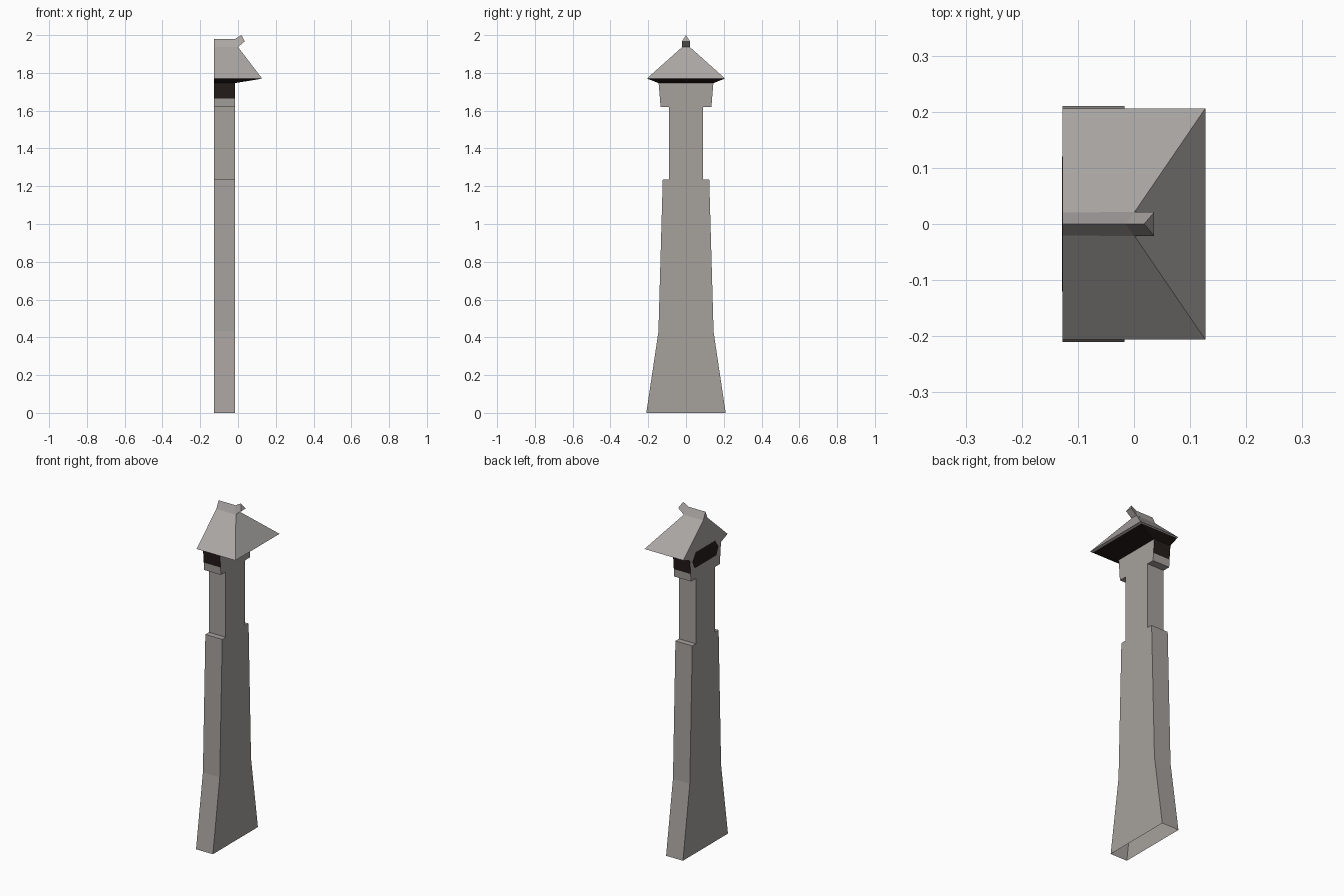
import bpy, bmesh

if "Cube" in bpy.data.objects:
    bpy.data.objects.remove(bpy.data.objects["Cube"])

X0, X1 = -0.127, -0.017   # pillar back and front planes


def mat(name, rgb):
    m = bpy.data.materials.new(name)
    m.diffuse_color = (*rgb, 1)
    m.use_nodes = True
    m.node_tree.nodes["Principled BSDF"].inputs["Base Color"].default_value = m.diffuse_color
    return m


STONE = mat("warm grey stone", (0.38, 0.355, 0.335))
ROOF = mat("light grey roof", (0.40, 0.38, 0.37))
DARK = mat("dark shadow brown", (0.018, 0.012, 0.010))


def loft(name, rings, mats, cap_start=True, cap_end=True, rule=None):
    """Bridge matching rings of points; rule(face) picks the material index."""
    bm = bmesh.new()
    rows = [[bm.verts.new(p) for p in r] for r in rings]
    n = len(rows[0])
    for a, b in zip(rows, rows[1:]):
        for i in range(n):
            j = (i + 1) % n
            bm.faces.new((a[i], a[j], b[j], b[i]))
    if cap_start:
        bm.faces.new(rows[0][::-1])
    if cap_end:
        bm.faces.new(rows[-1])
    bmesh.ops.recalc_face_normals(bm, faces=bm.faces)
    bm.normal_update()
    if rule:
        for f in bm.faces:
            f.material_index = rule(f)
    me = bpy.data.meshes.new(name)
    bm.to_mesh(me)
    bm.free()
    for m in mats:
        me.materials.append(m)
    ob = bpy.data.objects.new(name, me)
    bpy.context.collection.objects.link(ob)
    return ob


def rect(x0, x1, w, z):
    return [(x0, -w, z), (x1, -w, z), (x1, w, z), (x0, w, z)]


# Stepped, tapering pillar, open underneath; dark band on the sides near the top
steps = [(0, 0.21), (0.43, 0.146), (1.235, 0.123), (1.235, 0.09), (1.62, 0.09),
         (1.62, 0.135), (1.665, 0.138), (1.746, 0.145)]
loft("pillar", [rect(X0, X1, w, z) for z, w in steps], [STONE, DARK],
     cap_start=False, cap_end=False,
     rule=lambda f: int(abs(f.normal.y) > 0.7 and f.calc_center_median().z > 1.665))

# Roof hipped at one end, gabled at the other, with a sloping dark soffit
roof = [rect(X0, X1, 0.145, 1.746), rect(X0, 0.114, 0.199, 1.767),
        rect(X0, 0.127, 0.206, 1.771), rect(X0, 0.0, 0.02, 1.937)]


def soffit(f):
    return int(f.normal.x > -0.9 and f.calc_center_median().z < 1.766)


loft("roof", roof, [ROOF, DARK], cap_start=False, rule=soffit)

# Triangular ridge cap whose end kicks up into a small horn
ridge = [(X0, 1.98, X0, 1.935), (-0.015, 1.98, 0.0, 1.937), (0.018, 2.0, 0.036, 1.967)]
loft("ridge_cap", [[(xt, 0, zt), (xb, -0.021, zb), (xb, 0.021, zb)]
                   for xt, zt, xb, zb in ridge], [ROOF])

# Dark rounded patch on the flat back, under the gable
patch = [(-0.12, 1.73), (-0.1, 1.685), (0.1, 1.685), (0.12, 1.73), (0.09, 1.775), (-0.09, 1.775)]
loft("back_recess", [[(x, y, z) for y, z in patch] for x in (X0 - 0.001, X0 + 0.002)], [DARK])
